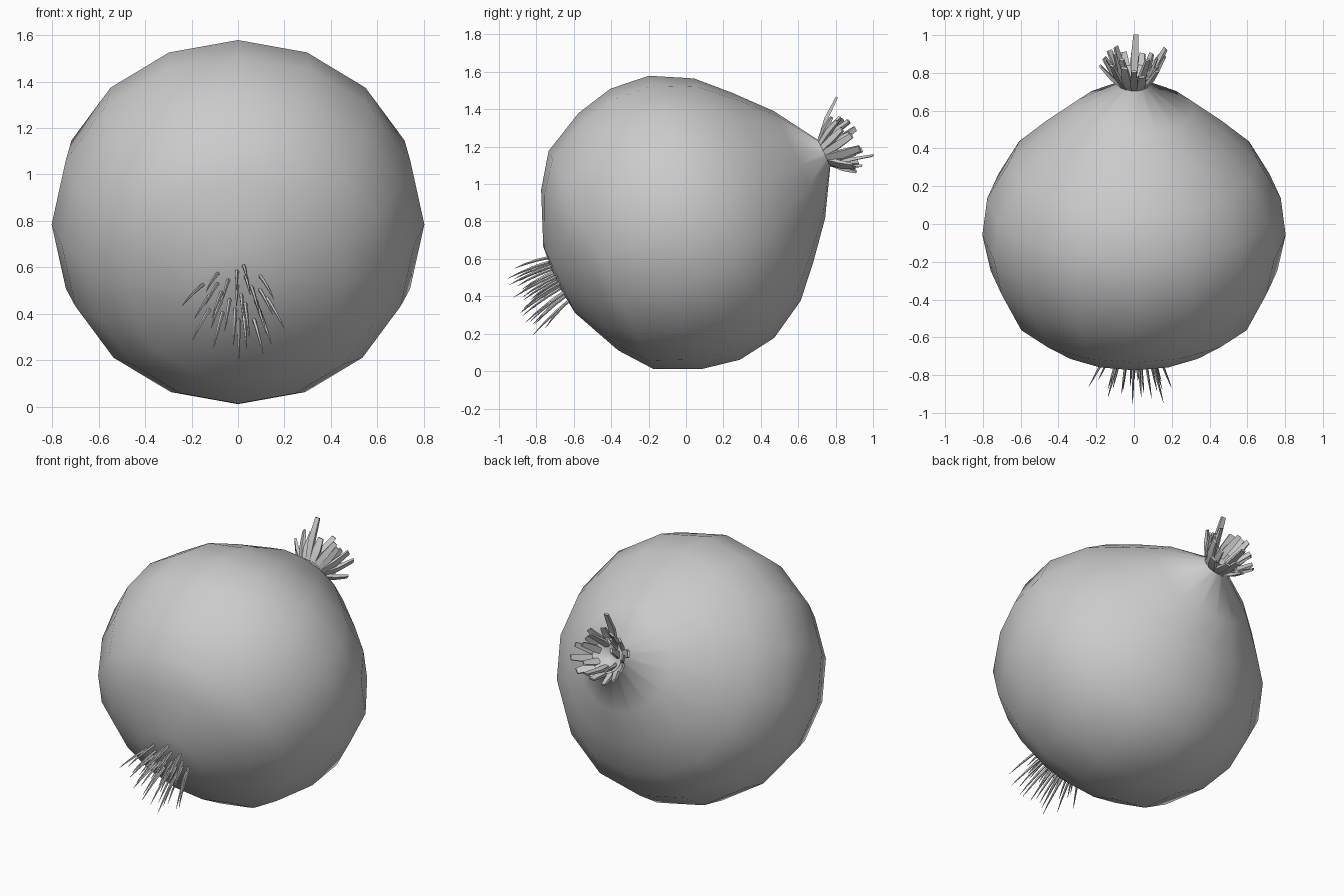
import bpy, bmesh, math, random
from mathutils import Vector, Matrix

if "Cube" in bpy.data.objects:
    bpy.data.objects.remove(bpy.data.objects["Cube"])

random.seed(7)

# Bulb axis leans in the y-z plane: local z runs from roots to neck
TILT = (Matrix.Translation((0, -0.0585, 0.785))
        @ Matrix.Rotation(math.radians(-64.4), 4, 'X'))


def finish(bm, name, angle):
    bmesh.ops.recalc_face_normals(bm, faces=bm.faces)
    bm.transform(TILT)
    me = bpy.data.meshes.new(name)
    bm.to_mesh(me)
    bm.free()
    ob = bpy.data.objects.new(name, me)
    bpy.context.collection.objects.link(ob)
    bpy.ops.object.select_all(action='DESELECT')
    ob.select_set(True)
    bpy.context.view_layer.objects.active = ob
    bpy.ops.object.shade_smooth_by_angle(angle=math.radians(angle))
    return ob


def loft(bm, rings):
    """Skin a list of rings of points and cap both ends."""
    loops = [[bm.verts.new(p) for p in ring] for ring in rings]
    n = len(loops[0])
    for a, b in zip(loops, loops[1:]):
        for i in range(n):
            j = (i + 1) % n
            bm.faces.new((a[i], a[j], b[j], b[i]))
    bm.faces.new(loops[0])
    bm.faces.new(loops[-1])


def circle(r, z, n=16):
    return [Vector((r * math.cos(math.tau * i / n), r * math.sin(math.tau * i / n), z))
            for i in range(n)]


# Bulb: lathed 16-sided profile (radius, height along axis), with hollow cup at neck
profile = [(0.06, -0.70), (0.197, -0.687), (0.476, -0.566), (0.646, -0.44),
           (0.759, -0.209), (0.803, 0), (0.777, 0.216), (0.659, 0.429),
           (0.502, 0.579), (0.317, 0.738), (0.077, 0.884), (0.085, 0.92),
           (0.105, 0.95), (0.08, 0.945), (0.03, 0.90)]
bm = bmesh.new()
loft(bm, [circle(r, z) for r, z in profile])
finish(bm, "onion_bulb", 80)


# Dried leaf stubs: tapered strips fanning out of the neck
def leaf(bm, ang, r0, r1, z1, w, twist):
    rings = []
    for r, z, k, th in ((r0, 0.885, 0.75, 0.022),
                        (r0 + (r1 - r0) * 0.55, 0.89 + (z1 - 0.89) * 0.45, 1.0, 0.02),
                        (r1, z1, 0.7, 0.012)):
        a = ang + twist * (z - 0.885) / 0.2
        out = Vector((math.cos(a), math.sin(a), 0))
        side = Vector((-math.sin(a), math.cos(a), 0))
        nrm = (out * 0.75 - Vector((0, 0, 0.65))) * th / 2
        c = out * r + Vector((0, 0, z))
        s = side * w * k / 2
        rings.append([c - s - nrm, c + s - nrm, c + s + nrm, c - s + nrm])
    loft(bm, rings)


bm = bmesh.new()
leaf(bm, -math.pi / 2, 0.065, 0.24, 1.075, 0.04, 0)
for i in range(1, 16):
    leaf(bm, -math.pi / 2 + math.tau * i / 16, 0.065, random.uniform(0.14, 0.2),
         random.uniform(0.99, 1.07), random.uniform(0.038, 0.052),
         random.uniform(-0.25, 0.25))
for i in range(7):
    leaf(bm, math.pi / 2 + math.tau * i / 7, 0.05, random.uniform(0.10, 0.13),
         1.115 if i == 0 else random.uniform(1.03, 1.1), 0.04,
         random.uniform(-0.2, 0.2))
finish(bm, "neck_leaves", 30)


# Roots: thin curved spikes under the bulb
def root(bm, x, y, length):
    start = Vector((x, y, -0.66))
    rings = []
    for t, rad in ((0, 0.009), (0.4, 0.008), (0.75, 0.005), (1, 0.001)):
        bend = 0.3 * t * t
        c = start + Vector((x * 0.75 * t, y * 0.5 * t + bend * 0.1, -length * t))
        rings.append([c + p for p in circle(rad, 0, 5)])
    loft(bm, rings)


bm = bmesh.new()
for i in range(26):
    a = i * 2.39996
    r = 0.135 * math.sqrt((i + 0.5) / 26)
    root(bm, r * math.cos(a) + random.uniform(-.01, .01), r * math.sin(a),
         random.uniform(0.2, 0.3))
finish(bm, "roots", 60)
